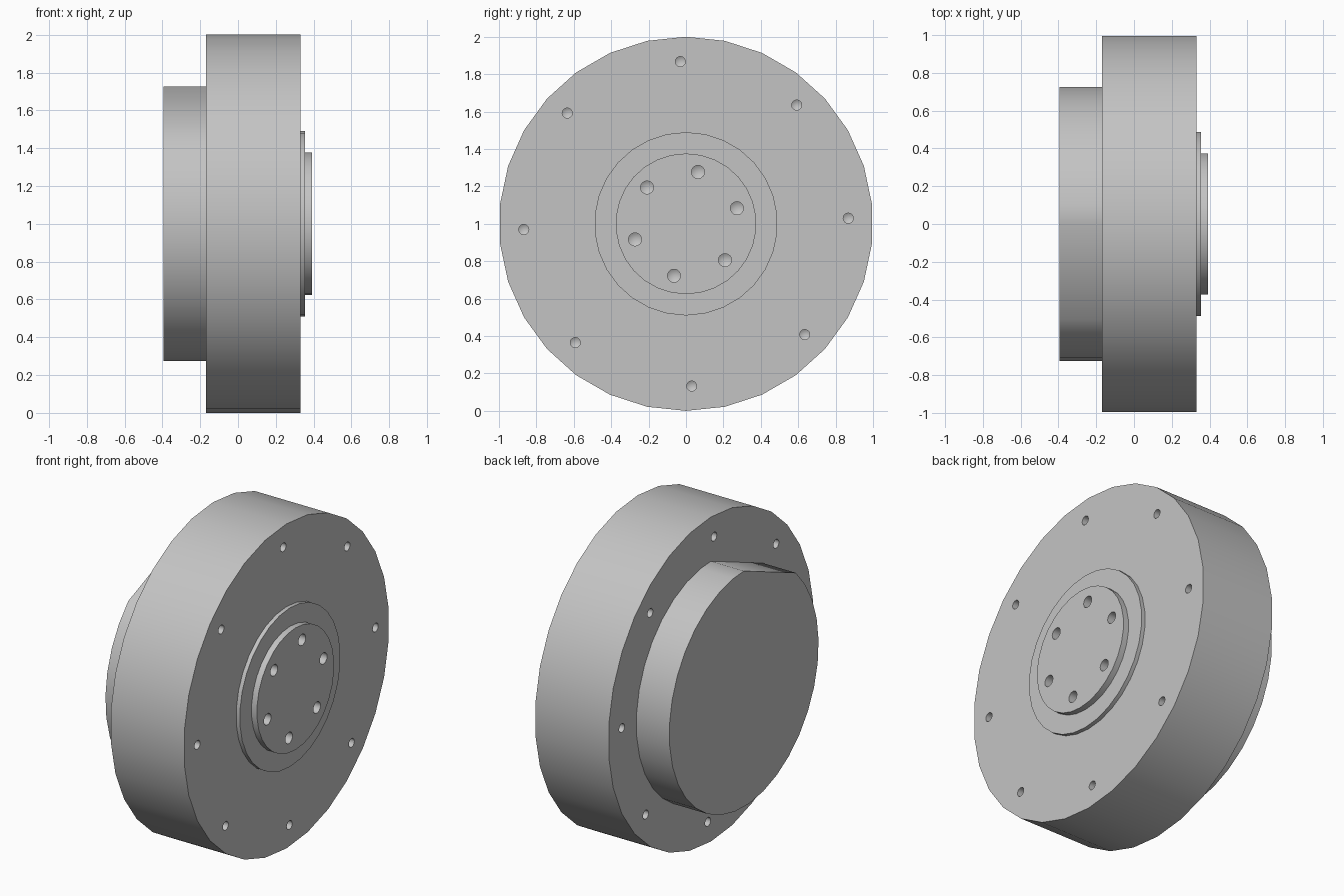
import bpy, bmesh
from math import cos, sin, radians, pi
from mathutils import Matrix

if "Cube" in bpy.data.objects:
    bpy.data.objects.remove(bpy.data.objects["Cube"])

GREY = (0.55, 0.55, 0.55, 1)
steel = bpy.data.materials.new("plain grey metal")
steel.use_nodes = True
steel.diffuse_color = GREY
steel.node_tree.nodes["Principled BSDF"].inputs["Base Color"].default_value = GREY


def add_object(name, bm):
    bmesh.ops.recalc_face_normals(bm, faces=bm.faces)
    mesh = bpy.data.meshes.new(name)
    bm.to_mesh(mesh)
    bm.free()
    mesh.materials.append(steel)
    ob = bpy.data.objects.new(name, mesh)
    bpy.context.collection.objects.link(ob)
    return ob


def disc(name, radius, x0, x1, angles):
    """Solid disc along x, outlined by the given angles."""
    bm = bmesh.new()
    ring = [bm.verts.new((x0, radius * cos(radians(a)), 1 + radius * sin(radians(a))))
            for a in angles]
    cap = bm.faces.new(ring)
    grown = bmesh.ops.extrude_face_region(bm, geom=[cap], use_keep_orig=True)
    top = [v for v in grown["geom"] if isinstance(v, bmesh.types.BMVert)]
    bmesh.ops.translate(bm, verts=top, vec=(x1 - x0, 0, 0))
    return add_object(name, bm)


def drill(bm, x, y, z, radius, depth, side):
    """Round bit with a conical tip, entering at x from the given side."""
    outline = [(0.02, radius), (-depth, radius), (-depth - radius * 0.6, 0)]
    n = 16
    rings = []
    for d, r in outline[:2]:
        rings.append([bm.verts.new((x + side * d, y + r * cos(2 * pi * i / n),
                                    z + r * sin(2 * pi * i / n))) for i in range(n)])
    tip = bm.verts.new((x + side * outline[2][0], y, z))
    bm.faces.new(rings[0])
    for i in range(n):
        j = (i + 1) % n
        bm.faces.new((rings[0][i], rings[0][j], rings[1][j], rings[1][i]))
        bm.faces.new((rings[1][i], rings[1][j], tip))


def bolt_circle(name, count, start, circle, radius, depth, entries):
    bm = bmesh.new()
    for i in range(count):
        a = radians(start) + 2 * pi * i / count
        for x, side in entries:
            drill(bm, x, circle * cos(a), 1 + circle * sin(a), radius, depth, side)
    ob = add_object(name, bm)
    ob.hide_render = True
    return ob


def cut(target, cutter):
    mod = target.modifiers.new("holes", 'BOOLEAN')
    mod.operation = 'DIFFERENCE'
    mod.solver = 'EXACT'
    mod.object = cutter
    bpy.context.view_layer.objects.active = target
    bpy.ops.object.modifier_apply(modifier=mod.name)


full = range(90, 450, 12)
# Rear boss has one flat on its upper front side
flatted = [a for a in range(90, 450, 11) if not 90 < a < 134]

body = disc("main_disc", 1.0, -0.17, 0.33, full)
boss = disc("rear_boss", 0.727, -0.395, -0.17, flatted)
flange = disc("front_collar", 0.49, 0.33, 0.355, full)
hub = disc("front_hub", 0.376, 0.355, 0.392, full)

# Bolt holes on both faces of the disc, and in the hub
rim_bits = bolt_circle("rim_hole_cutter", 8, 2, 0.868, 0.027, 0.1,
                       [(0.33, 1), (-0.17, -1)])
hub_bits = bolt_circle("hub_hole_cutter", 6, 17, 0.285, 0.035, 0.1, [(0.392, 1)])
cut(body, rim_bits)
for part in (body, flange, hub):
    cut(part, hub_bits)
for bits in (rim_bits, hub_bits):
    bpy.data.objects.remove(bits)

# Smooth round walls, crisp rims
bpy.ops.object.select_all(action='DESELECT')
for part in (body, boss, flange, hub):
    part.select_set(True)
bpy.context.view_layer.objects.active = body
bpy.ops.object.shade_smooth_by_angle(angle=radians(35))
